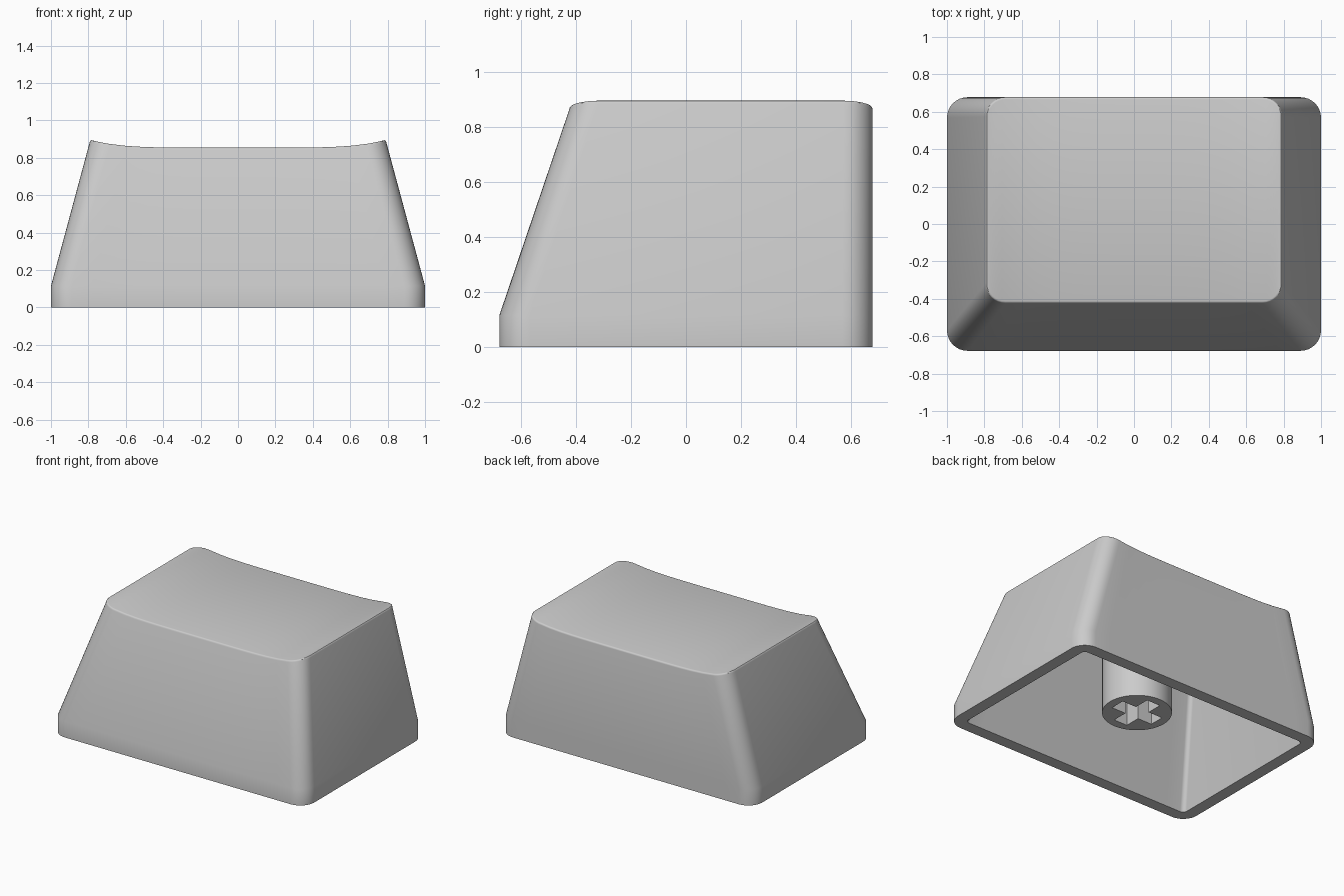
import bpy, bmesh, math

if "Cube" in bpy.data.objects:
    bpy.data.objects.remove(bpy.data.objects["Cube"])

N = 8        # corner segments
SIDE = 16    # divisions along the long sides


def dish(x):
    # scooped top: flat in the middle, rising to the side edges
    return 0.854 + 0.041 * min(1, abs(x) / 0.785) ** 5.3


def ring(hx, y0, y1, r, z):
    # rounded rectangle: front half left to right, then back half right to left
    half = []
    for i in range(N + 1):
        a = math.pi / 2 * i / N
        half.append((-hx + r - r * math.cos(a), r - r * math.sin(a)))
    half += [(-hx + r + 2 * (hx - r) * i / SIDE, 0) for i in range(1, SIDE)]
    half += [(-x, y) for x, y in reversed(half[:N + 1])]
    height = z if callable(z) else (lambda x: z)
    pts = [(x, y0 + y, height(x)) for x, y in half]
    return pts + [(x, y1 - y, height(x)) for x, y in reversed(half)]


def top_edge(deg, b=0.012):
    # one step of the tiny rounding round the top
    inset = b * (1 - math.cos(math.radians(deg)))
    drop = b * (1 - math.sin(math.radians(deg)))
    return ring(0.793 - inset, -0.424 + inset, 0.678 - inset, 0.105 - inset,
                lambda x: dish(x) - drop)


def cap_ends(bm, loop):
    # strips running front to back across a ring
    n = len(loop)
    for i in range(n // 2 - 1):
        bm.faces.new((loop[i], loop[i + 1], loop[n - 2 - i], loop[n - 1 - i]))


def finish(name, bm):
    bmesh.ops.recalc_face_normals(bm, faces=bm.faces)
    mesh = bpy.data.meshes.new(name)
    bm.to_mesh(mesh)
    bm.free()
    ob = bpy.data.objects.new(name, mesh)
    bpy.context.collection.objects.link(ob)
    return ob


def smooth(ob):
    bpy.ops.object.select_all(action='DESELECT')
    ob.select_set(True)
    bpy.context.view_layer.objects.active = ob
    bpy.ops.object.shade_smooth_by_angle(angle=math.radians(35))


# key shell: scooped top, tapered outer walls, bottom rim, hollow inside
bm = bmesh.new()
loops = [[bm.verts.new(p) for p in pts] for pts in (
    top_edge(90), top_edge(60), top_edge(30), top_edge(0),
    ring(1.0, -0.678, 0.678, 0.11, 0.115),
    ring(1.0, -0.678, 0.678, 0.11, 0),
    ring(0.915, -0.593, 0.593, 0.03, 0),
    ring(0.76, -0.33, 0.593, 0.03, 0.78))]
for a, b in zip(loops, loops[1:]):
    for i in range(len(a)):
        j = (i + 1) % len(a)
        bm.faces.new((a[i], a[j], b[j], b[i]))
cap_ends(bm, loops[0])
cap_ends(bm, loops[-1])
smooth(finish("key_shell", bm))

# round stem under the top
STEM_Y, STEM_Z, STEM_TOP = 0.03, 0.13, 0.79
bpy.ops.mesh.primitive_cylinder_add(vertices=48, radius=0.225, depth=STEM_TOP - STEM_Z,
                                    location=(0, STEM_Y, (STEM_Z + STEM_TOP) / 2))
stem = bpy.context.object
stem.name = "stem"

# cross-shaped socket cut into the stem
L, W = 0.165, 0.053
quarter = [(L, -W), (L, W), (W, W)]
cross = []
for k in range(4):
    c, s = round(math.cos(k * math.pi / 2)), round(math.sin(k * math.pi / 2))
    cross += [(x * c - y * s, x * s + y * c) for x, y in quarter]
bm = bmesh.new()
face = bm.faces.new([bm.verts.new((x, y + STEM_Y, 0.05)) for x, y in cross])
top = bmesh.ops.extrude_face_region(bm, geom=[face], use_keep_orig=True)["geom"]
bmesh.ops.translate(bm, vec=(0, 0, 0.5), verts=[v for v in top if isinstance(v, bmesh.types.BMVert)])
cutter = finish("socket_cutter", bm)
cutter.hide_render = True
mod = stem.modifiers.new("socket", 'BOOLEAN')
mod.operation = 'DIFFERENCE'
mod.solver = 'EXACT'
mod.object = cutter
bpy.ops.object.select_all(action='DESELECT')
stem.select_set(True)
bpy.context.view_layer.objects.active = stem
bpy.ops.object.modifier_apply(modifier=mod.name)
bpy.data.objects.remove(cutter)
smooth(stem)
